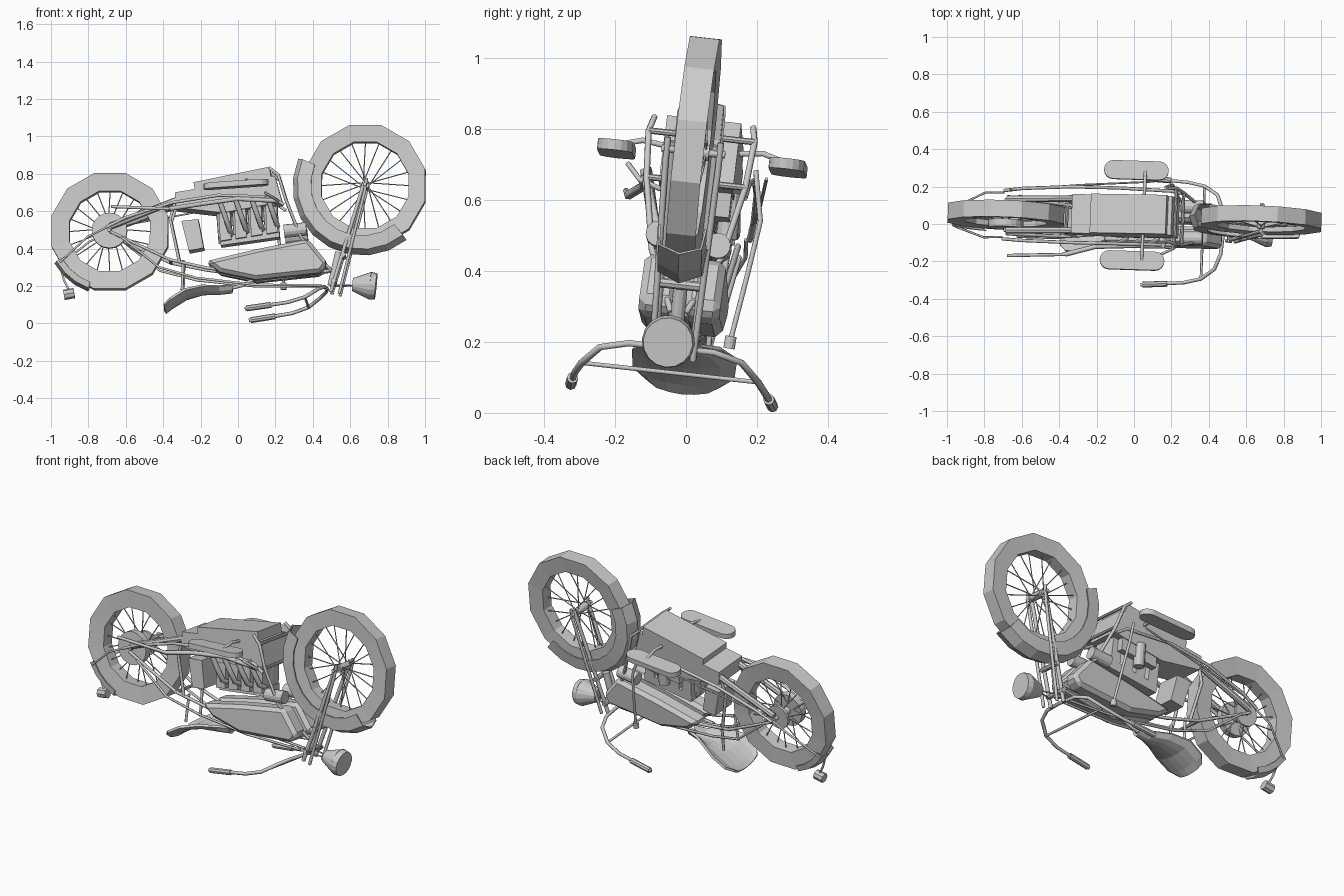
import bpy, bmesh
from math import sin, cos, pi, radians
from mathutils import Matrix, Vector

if "Cube" in bpy.data.objects:
    bpy.data.objects.remove(bpy.data.objects["Cube"])

grey = bpy.data.materials.new("plain grey")
grey.use_nodes = True
grey.diffuse_color = (0.6, 0.6, 0.6, 1)
grey.node_tree.nodes["Principled BSDF"].inputs["Base Color"].default_value = (0.6, 0.6, 0.6, 1)

# The whole machine lies upside down, slightly leaned and turned
LEAN = (Matrix.Translation((0, 0.022, 0.5)) @ Matrix.Rotation(-0.04, 4, 'Z')
        @ Matrix.Rotation(-0.11, 4, 'X') @ Matrix.Translation((0, 0, -0.5)))


def link(name, data):
    ob = bpy.data.objects.new(name, data)
    bpy.context.collection.objects.link(ob)
    data.materials.append(grey)
    ob.matrix_world = LEAN
    return ob


def finish(name, bm):
    bmesh.ops.recalc_face_normals(bm, faces=bm.faces)
    me = bpy.data.meshes.new(name)
    bm.to_mesh(me)
    bm.free()
    return link(name, me)


def tubes(name, paths, r, mirror=False):
    cu = bpy.data.curves.new(name, 'CURVE')
    cu.dimensions = '3D'
    cu.bevel_depth = r
    cu.bevel_resolution = 1
    cu.use_fill_caps = True
    if mirror:
        paths = paths + [[(x, -y, z) for x, y, z in p] for p in paths]
    for p in paths:
        s = cu.splines.new('POLY')
        s.points.add(len(p) - 1)
        for pt, co in zip(s.points, p):
            pt.co = (*co, 1)
    return link(name, cu)


def rod(name, a, b, r1, r2=None, n=12):
    a, b = Vector(a), Vector(b)
    bm = bmesh.new()
    bmesh.ops.create_cone(bm, cap_ends=True, segments=n, radius1=r1,
                          radius2=r1 if r2 is None else r2, depth=(b - a).length)
    turn = (b - a).to_track_quat('Z', 'Y').to_matrix().to_4x4()
    bm.transform(Matrix.Translation((a + b) / 2) @ turn)
    return finish(name, bm)


def extrude(name, points, offset):
    bm = bmesh.new()
    face = bm.faces.new([bm.verts.new(p) for p in points])
    out = bmesh.ops.extrude_face_region(bm, geom=[face])
    bmesh.ops.translate(bm, vec=offset,
                        verts=[v for v in out["geom"] if isinstance(v, bmesh.types.BMVert)])
    return finish(name, bm)


def prism(name, outline, y0, y1):
    return extrude(name, [(x, y0, z) for x, z in outline], (0, y1 - y0, 0))


def grid(name, rows, loop_rows=False, loop_cols=False):
    bm = bmesh.new()
    vs = [[bm.verts.new(p) for p in row] for row in rows]
    nr, nc = len(vs), len(vs[0])
    for i in range(nr if loop_rows else nr - 1):
        for j in range(nc if loop_cols else nc - 1):
            k, m = (i + 1) % nr, (j + 1) % nc
            bm.faces.new((vs[i][j], vs[k][j], vs[k][m], vs[i][m]))
    return finish(name, bm)


def sweep(section, c, angles):
    return [[(c[0] + r * cos(a), y, c[1] + r * sin(a)) for r, y in section] for a in angles]


def wheel(name, c, R, rin, half):
    angles = [radians(15 + 30 * k) for k in range(12)]
    tyre = [(rin, -half * 0.85), (R, -half), (R, half), (rin, half * 0.85)]
    grid(name + "_tyre", sweep(tyre, c, angles), True, True)
    spokes = []
    for k in range(20):
        a = 2 * pi * k / 20
        b = a + (0.5 if k % 4 < 2 else -0.5)
        side = 0.035 if k % 2 else -0.035
        spokes.append([(c[0] + 0.025 * cos(b), side, c[1] + 0.025 * sin(b)),
                       (c[0] + rin * cos(a), side * 0.2, c[1] + rin * sin(a))])
    tubes(name + "_spokes", spokes, 0.003)
    rod(name + "_hub", (c[0], -0.045, c[1]), (c[0], 0.045, c[1]), 0.022)
    rod(name + "_axle", (c[0], -0.09, c[1]), (c[0], 0.09, c[1]), 0.01)


def fender(name, c, arch, a0, a1, n):
    ob = grid(name, sweep(arch, c, [radians(a0 + (a1 - a0) * k / n) for k in range(n + 1)]))
    ob.modifiers.new("thickness", 'SOLIDIFY').thickness = 0.006


FRONT, REAR = (0.68, 0.737), (-0.685, 0.49)
wheel("front_wheel", FRONT, 0.333, 0.24, 0.042)
wheel("rear_wheel", REAR, 0.322, 0.222, 0.045)
rod("rear_brake_drum", (REAR[0], -0.07, REAR[1]), (REAR[0], -0.03, REAR[1]), 0.095, n=20)
rod("rear_sprocket", (REAR[0], 0.045, REAR[1]), (REAR[0], 0.06, REAR[1]), 0.07, n=20)

# Fenders
fender("front_fender", (FRONT[0] - 0.014, FRONT[1]), [(0.275, -0.068), (0.348, -0.062), (0.375, 0),
                                                      (0.348, 0.062), (0.275, 0.068)], 157, 309, 9)
fender("rear_fender", REAR, [(0.295, -0.06), (0.328, -0.055), (0.342, 0),
                             (0.328, 0.055), (0.295, 0.06)], 210, 250, 3)
tubes("rear_fender_stays", [[(-0.7, 0.12, 0.5), (-0.8, 0.12, 0.45), (-0.95, 0.055, 0.32)]], 0.006, True)
tubes("tail_lamp_stalk", [[(-0.95, 0, 0.3), (-0.93, 0, 0.23), (-0.9, 0, 0.17)]], 0.006)
rod("tail_lamp", (-0.93, 0, 0.15), (-0.875, 0, 0.16), 0.028, n=8)

# Fork, steering yoke and handlebar
tubes("fork_legs", [[(0.68, 0.062, 0.76), (0.5, 0.055, 0.16)]], 0.011, True)
tubes("fork_girders", [[(0.69, 0.075, 0.77), (0.68, 0.075, 0.7), (0.545, 0.058, 0.15)]], 0.009, True)
for x, z in ((0.515, 0.22), (0.565, 0.36)):
    rod("fork_yoke", (x, -0.07, z), (x, 0.07, z), 0.014, n=8)
rod("steering_head", (0.5, 0, 0.2), (0.54, 0, 0.38), 0.02)
tubes("handlebar", [[(0.48, -0.01, 0.18), (0.47, s * 0.12 - 0.01, 0.18), (0.44, s * 0.2 - 0.01, 0.16),
                     (0.37, s * 0.25 - 0.01, 0.11), (0.28, s * 0.27 - 0.01, 0.08),
                     (0.05, s * 0.287 - 0.01, 0.043)] for s in (-1, 1)], 0.01)
tubes("handlebar_brace", [[(0.37, -0.255, 0.11), (0.37, 0.235, 0.11)]], 0.007)
for s in (-1, 1):
    rod("hand_grip", (0.19, s * 0.278 - 0.01, 0.065), (0.06, s * 0.286 - 0.01, 0.045), 0.016, n=8)

# Headlamp
rod("headlamp_shell", (0.615, -0.01, 0.205), (0.71, -0.01, 0.198), 0.035, 0.075, 16)
rod("headlamp_lens", (0.71, -0.01, 0.198), (0.74, -0.01, 0.195), 0.075, 0.07, 16)
tubes("headlamp_bracket", [[(0.52, 0.04, 0.2), (0.64, 0, 0.2)]], 0.004, True)

# Engine: sump, crankcase, four cylinders and head
prism("sump", [(-0.235, 0.745), (0.17, 0.828), (0.18, 0.77), (-0.225, 0.69)], -0.105, 0.105)
prism("crankcase", [(-0.335, 0.69), (0.2, 0.78), (0.24, 0.64), (-0.08, 0.58), (-0.33, 0.61)], -0.105, 0.105)
prism("cylinder_head", [(-0.1, 0.455), (0.22, 0.505), (0.225, 0.455), (-0.09, 0.41)], -0.06, 0.06)
headers = []
for k in range(4):
    x, z = -0.07 + 0.083 * k, 0.43 + 0.013 * k
    rod("cylinder", (x - 0.01, 0, z + 0.19), (x + 0.005, 0, z), 0.039, n=14)
    prism("cooling_panel", [(x - 0.03, z + 0.17), (x + 0.03, z + 0.18),
                            (x + 0.038, z + 0.01), (x - 0.022, z)], -0.09, 0.06)
    headers.append([(x + 0.035, -0.06, z + 0.04), (x + 0.03, -0.105, z + 0.06),
                    (x + 0.005, -0.13, z + 0.13), (x - 0.02, -0.15, z + 0.2)])
tubes("exhaust_headers", headers, 0.015)
tubes("exhaust_manifold", [[(0.22, -0.15, 0.64), (0, -0.155, 0.65), (-0.2, -0.165, 0.62),
                            (-0.36, -0.21, 0.59)]], 0.013)
tubes("exhaust_tail", [[(-0.36, -0.21, 0.59), (-0.67, -0.23, 0.6)]], 0.009)
rod("carburettor", (0.06, 0.095, 0.63), (0.06, 0.095, 0.5), 0.03)
prism("intake_box", [(-0.05, 0.6), (0.18, 0.63), (0.18, 0.56), (-0.05, 0.53)], 0.06, 0.1)
prism("gearbox", [(-0.3, 0.54), (-0.21, 0.55), (-0.18, 0.395), (-0.26, 0.38)], -0.075, 0.075)
for s in (-1, 1):
    # Front canisters sit a little lower on the left
    rod("tool_canister", (0.25, s * 0.085, 0.475 - s * 0.008), (0.37, s * 0.085, 0.488 - s * 0.008), 0.036, n=14)
    # Paired fuel tank halves
    tank = prism("fuel_tank_half", [(-0.17, 0.32), (0.1, 0.385), (0.38, 0.44), (0.485, 0.31),
                                    (0.45, 0.26), (0.1, 0.222), (-0.09, 0.262)], s * 0.012, s * 0.115)
    bev = tank.modifiers.new("soft edge", 'BEVEL')
    bev.width, bev.segments = 0.02, 1
    # Drive arms
    rod("rear_arm", (-0.68, s * 0.085, 0.51), (-0.2, s * 0.085, 0.7), 0.018, n=8)
    # Rounded footboards
    ring = [(sgn * 0.123 + 0.05 * cos(a), 0.05 * sin(a)) for sgn, base in ((1, -pi / 2), (-1, pi / 2))
            for a in [base + pi * k / 8 for k in range(9)]]
    extrude("footboard", [(x + s * 0.002, y + s * 0.243, 0.703 + 0.07 * x) for x, y in ring], (0, 0, 0.03))
tubes("footboard_brackets", [[(0.05, 0.24, 0.73), (0.05, 0.17, 0.75), (0.05, 0.09, 0.74)]], 0.009, True)

# Frame tubes
tubes("frame_rails", [
    [(-0.7, 0.13, 0.5), (-0.6, 0.14, 0.55), (-0.35, 0.15, 0.63), (-0.1, 0.15, 0.67), (0.19, 0.145, 0.66),
     (0.25, 0.14, 0.62)],
    [(-0.68, 0.1, 0.48), (-0.36, 0.085, 0.33), (-0.17, 0.06, 0.29), (0.2, 0.03, 0.24), (0.5, 0.02, 0.28)],
    [(-0.33, 0.09, 0.65), (-0.36, 0.09, 0.55), (-0.31, 0.08, 0.32)],
    [(0.17, 0.14, 0.82), (0.22, 0.15, 0.78), (0.26, 0.14, 0.65), (0.34, 0.1, 0.45), (0.5, 0.02, 0.28)],
], 0.009, True)
tubes("lower_stays", [[(-0.62, 0.11, 0.45), (-0.42, 0.09, 0.29), (-0.22, 0.06, 0.235), (0.1, 0.04, 0.2),
                       (0.45, 0.02, 0.2)]], 0.007, True)
for x, y, z in ((-0.36, 0.09, 0.33), (0.22, 0.15, 0.78), (0.26, 0.14, 0.65)):
    rod("frame_cross_tube", (x, -y, z), (x, y, z), 0.009, n=8)

# Levers and rods
tubes("shift_lever", [[(0.16, 0.16, 0.7), (0.2, 0.19, 0.56), (0.22, 0.17, 0.4), (0.24, 0.145, 0.22)]], 0.008)
rod("shift_knob", (0.24, 0.145, 0.23), (0.24, 0.143, 0.195), 0.016)
tubes("brake_pedal", [[(0.2, -0.1, 0.62), (0.22, -0.16, 0.64), (0.15, -0.2, 0.68)]], 0.008)
tubes("brake_rod", [[(0.1, 0.19, 0.68), (-0.3, 0.165, 0.6), (-0.67, 0.13, 0.53)]], 0.005)

# Saddle and its springs
rows = []
for x, w, z in ((-0.392, 0.1, 0.068), (-0.36, 0.138, 0.095), (-0.28, 0.143, 0.145),
                (-0.19, 0.1, 0.17), (-0.1, 0.045, 0.172), (-0.03, 0.025, 0.18)):
    rows.append([(x, w * t, z + 0.025 * t ** 4 - 0.008 * (1 - abs(t))) for t in (-1, -0.7, -0.35, 0, 0.35, 0.7, 1)])
saddle = grid("saddle", rows)
saddle.modifiers.new("padding", 'SOLIDIFY').thickness = 0.014
tubes("saddle_posts", [[(-0.29, 0.06, 0.33), (-0.295, 0.065, 0.17)]], 0.008, True)
tubes("saddle_bar", [[(-0.06, 0, 0.18), (0.02, 0, 0.2), (0.1, 0, 0.24)]], 0.01)
